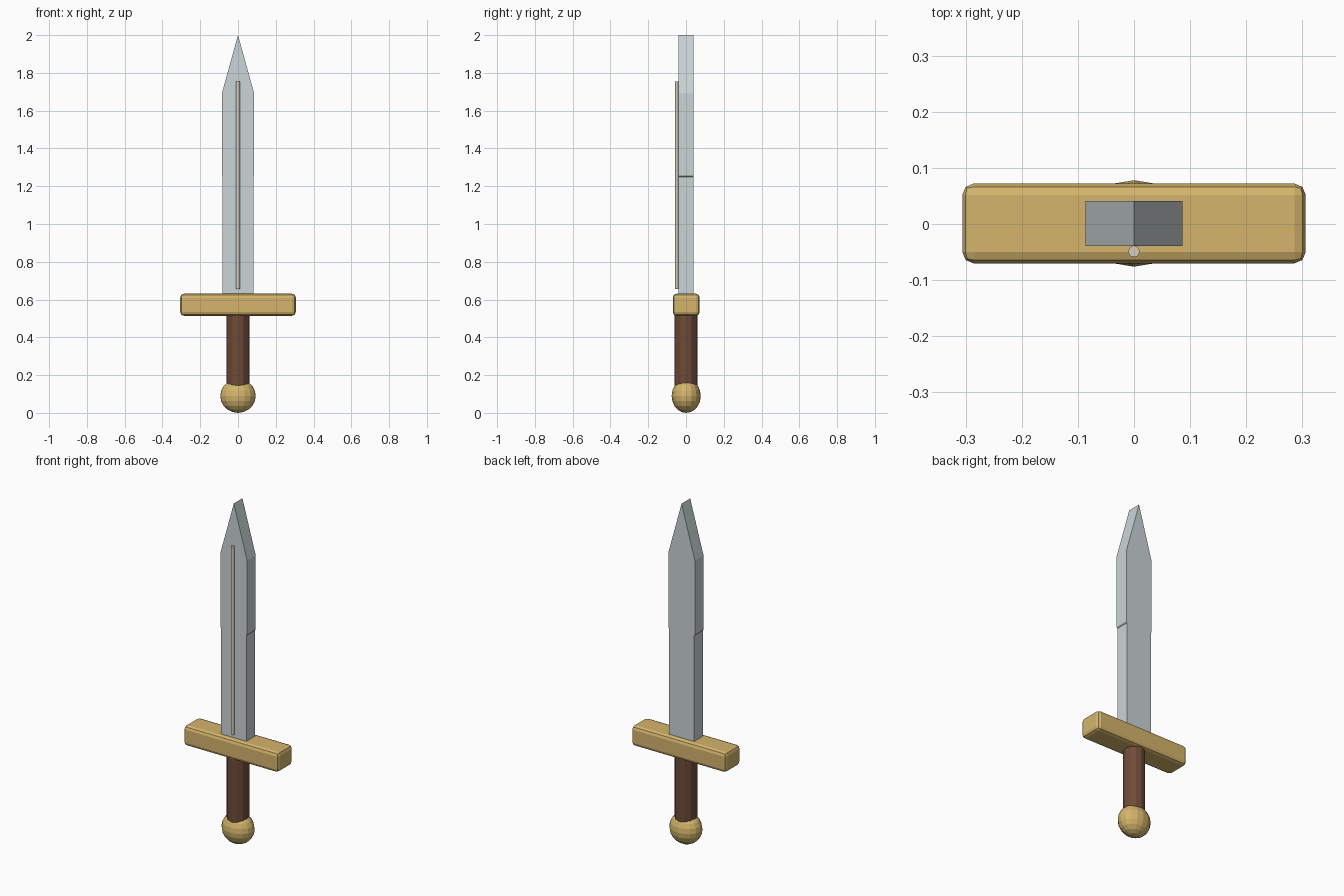
import bpy
import bmesh

if "Cube" in bpy.data.objects:
    bpy.data.objects.remove(bpy.data.objects["Cube"])


def material(name, color):
    m = bpy.data.materials.new(name)
    m.diffuse_color = (*color, 1)
    m.use_nodes = True
    m.node_tree.nodes["Principled BSDF"].inputs["Base Color"].default_value = m.diffuse_color
    return m


STEEL = material("steel", (0.60, 0.66, 0.67))
BRASS = material("brass", (0.66, 0.46, 0.15))
LEATHER = material("leather", (0.16, 0.07, 0.04))
PALE = material("pale_metal", (0.66, 0.62, 0.52))


def finish(name, mat, bevel=0, segments=1):
    ob = bpy.context.object
    ob.name = name
    ob.data.materials.append(mat)
    bpy.ops.object.transform_apply(location=False, rotation=False, scale=True)
    if bevel:
        mod = ob.modifiers.new("bevel", 'BEVEL')
        mod.width, mod.segments = bevel, segments
    return ob


def cylinder(name, mat, sides, radius, y, z0, z1, bevel=0):
    bpy.ops.mesh.primitive_cylinder_add(vertices=sides, radius=radius, depth=z1 - z0,
                                        location=(0, y, (z0 + z1) / 2))
    return finish(name, mat, bevel)


# Blade: half profile mirrored across x and extruded through its thickness
half = [(0.081, 0.60), (0.082, 1.25), (0.086, 1.255), (0.086, 1.69)]
outline = half + [(0, 2.0)] + [(-x, z) for x, z in reversed(half)]
bm = bmesh.new()
face = bm.faces.new([bm.verts.new((x, -0.039, z)) for x, z in outline])
ext = bmesh.ops.extrude_face_region(bm, geom=[face])
bmesh.ops.translate(bm, vec=(0, 0.08, 0),
                    verts=[v for v in ext["geom"] if isinstance(v, bmesh.types.BMVert)])
bmesh.ops.recalc_face_normals(bm, faces=bm.faces)
mesh = bpy.data.meshes.new("blade")
bm.to_mesh(mesh)
bm.free()
mesh.materials.append(STEEL)
bpy.context.collection.objects.link(bpy.data.objects.new("blade", mesh))

# Thin rod on the front face of the blade
cylinder("blade_rib", PALE, 12, 0.01, -0.049, 0.655, 1.755)

# Cross guard with rounded edges
bpy.ops.mesh.primitive_cube_add(size=1, location=(0, 0.001, 0.5725), scale=(0.612, 0.142, 0.117))
finish("guard", BRASS, 0.02, 2)

# Grip
cylinder("grip", LEATHER, 12, 0.06, 0, 0.08, 0.53)

# Pommel: flattened faceted ball
bpy.ops.mesh.primitive_uv_sphere_add(segments=16, ring_count=10, radius=1,
                                     location=(0, 0.001, 0.09), scale=(0.094, 0.077, 0.09))
finish("pommel", BRASS)
